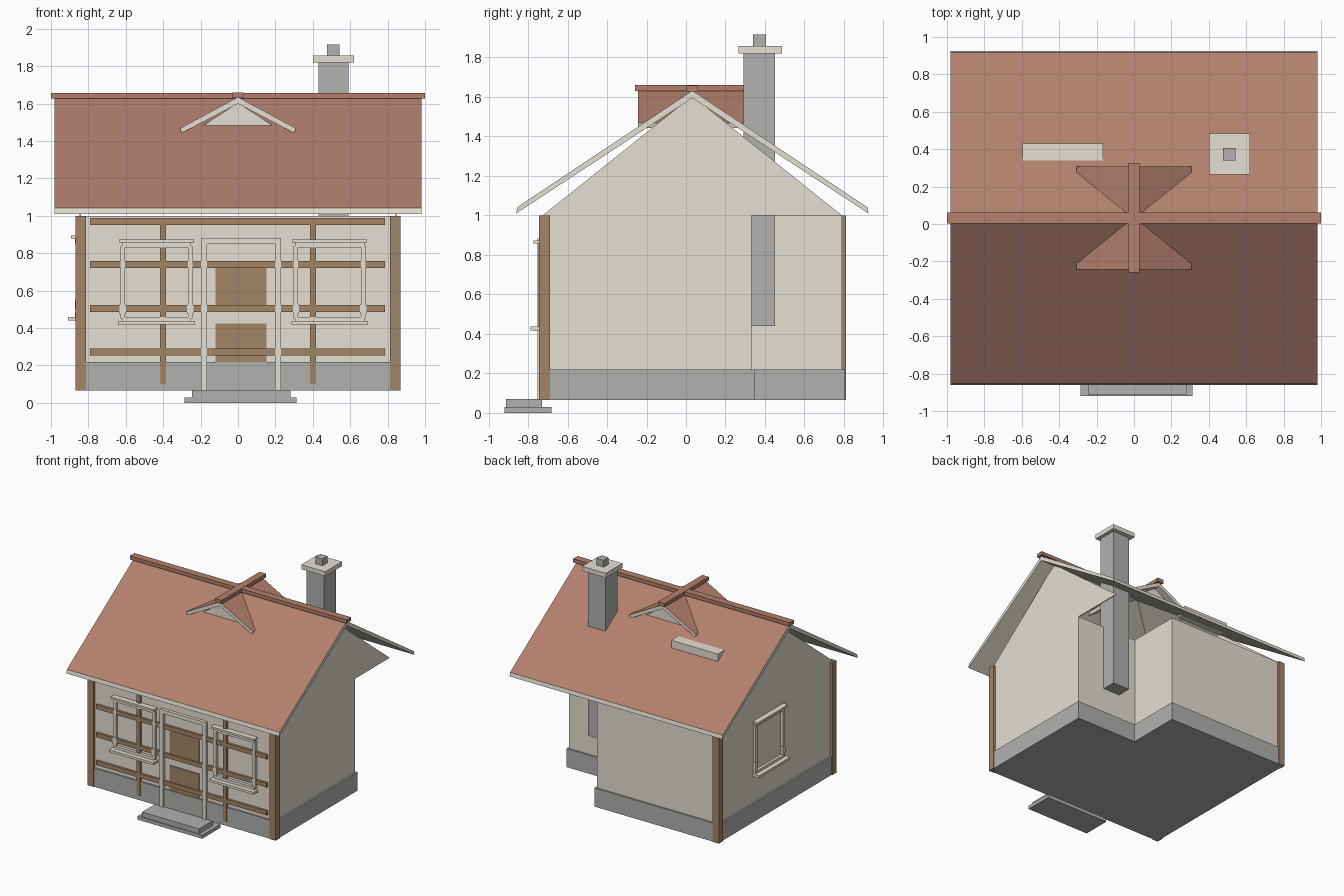
import bpy
import bmesh
from mathutils import Vector

cube = bpy.data.objects.get("Cube")
if cube:
    bpy.data.objects.remove(cube, do_unlink=True)


def material(name, rgb):
    m = bpy.data.materials.new(name)
    m.use_nodes = True
    m.diffuse_color = (*rgb, 1)
    m.node_tree.nodes["Principled BSDF"].inputs["Base Color"].default_value = (*rgb, 1)
    return m


CREAM = material("cream plaster", (0.79, 0.745, 0.65))
BROWN = material("timber brown", (0.37, 0.24, 0.132))
GREY = material("stone grey", (0.44, 0.44, 0.43))
TILE = material("terracotta tile", (0.445, 0.215, 0.153))


def finish(name, bm, *mats):
    bmesh.ops.recalc_face_normals(bm, faces=bm.faces)
    me = bpy.data.meshes.new(name)
    bm.to_mesh(me)
    bm.free()
    for m in mats:
        me.materials.append(m)
    ob = bpy.data.objects.new(name, me)
    bpy.context.collection.objects.link(ob)
    return ob


def box(name, x, y, z, mat):
    """Box from (min, max) pairs along each axis."""
    bm = bmesh.new()
    bmesh.ops.create_cube(bm, size=1)
    for v in bm.verts:
        v.co = [a + (b - a) * (c + 0.5) for (a, b), c in zip((x, y, z), v.co)]
    return finish(name, bm, mat)


def prism(name, points, offset, *mats, caps=True):
    """Flat outline swept along an offset; upward faces take the second colour."""
    bm = bmesh.new()
    face = bm.faces.new([bm.verts.new(p) for p in points])
    res = bmesh.ops.extrude_face_region(bm, geom=[face], use_keep_orig=True)
    top = [g for g in res["geom"] if isinstance(g, bmesh.types.BMFace)]
    verts = [g for g in res["geom"] if isinstance(g, bmesh.types.BMVert)]
    bmesh.ops.translate(bm, vec=Vector(offset), verts=verts)
    if not caps:
        bmesh.ops.delete(bm, geom=top, context="FACES_ONLY")
    bmesh.ops.recalc_face_normals(bm, faces=bm.faces)
    if len(mats) > 1:
        for f in bm.faces:
            f.material_index = int(f.normal.z > 0.5)
    return finish(name, bm, *mats)


MID = 0.032    # ridge line in y
WALL = 0.848   # half width of the walls


# Footing and walls on an L-shaped plan
def plan(grow, z):
    w, d = WALL + grow, 0.758 + grow
    nx, ny = 0.27 + grow, 0.332 + grow
    return [(-w, MID - d, z), (w, MID - d, z), (w, ny, z),
            (nx, ny, z), (nx, MID + d, z), (-w, MID + d, z)]


prism("footing", plan(0.014, 0.065), (0, 0, 0.155), GREY)
prism("walls", plan(0, 0.2), (0, 0, 0.8), CREAM, caps=False)

# Gable ends
for side, name in ((1, "right"), (-1, "left")):
    x = side * WALL
    prism(name + "_gable", [(x, MID - 0.758, 1.0), (x, MID + 0.758, 1.0), (x, MID, 1.605)],
          (-side * 0.008, 0, 0), CREAM)

# Main roof: tiled on top, pale below
for s, name in ((-1, "front"), (1, "back")):
    prism(name + "_roof",
          [(-0.982, MID, 1.632), (-0.982, MID + s * 0.886, 1.042),
           (-0.982, MID + s * 0.892, 1.01), (-0.982, MID, 1.594)],
          (1.964, 0, 0), CREAM, TILE)

# Small cross gable roof through the ridge
for s, name in ((-1, "left"), (1, "right")):
    prism(name + "_dormer_roof",
          [(0, MID - 0.275, 1.635), (s * 0.308, MID - 0.275, 1.469),
           (s * 0.302, MID - 0.275, 1.442), (0, MID - 0.275, 1.6)],
          (0, 0.55, 0), CREAM, TILE)
for s, name in ((-1, "front"), (1, "back")):
    y = MID + s * 0.225
    prism(name + "_dormer_gable", [(-0.22, y, 1.46), (0.22, y, 1.46), (0, y, 1.605)],
          (0, -s * 0.01, 0), CREAM)

# Ridge caps
box("main_ridge", (-1, 1), (MID - 0.03, MID + 0.03), (1.628, 1.658), TILE)
box("dormer_ridge", (-0.03, 0.03), (MID - 0.29, MID + 0.295), (1.63, 1.66), TILE)

# Chimney and roof vent
box("chimney_shaft", (0.43, 0.59), (0.29, 0.45), (0.44, 1.822), GREY)
box("chimney_cap", (0.4, 0.62), (0.265, 0.485), (1.82, 1.858), CREAM)
box("chimney_pot", (0.477, 0.542), (0.34, 0.405), (1.855, 1.915), GREY)
box("roof_vent", (-0.595, -0.165), (0.34, 0.43), (1.36, 1.43), CREAM)

# Corner posts
for x, y, name in ((-1, -1, "front_left"), (1, -1, "front_right"), (-1, 1, "back_left")):
    xs = sorted((x * 0.812, x * 0.869))
    ys = sorted((MID + y * 0.72, MID + y * 0.777))
    box(name + "_post", xs, ys, (0.065, 1.0), BROWN)

# Timber framing on the front wall
for i, z in enumerate((0.272, 0.505, 0.74, 0.97)):
    box(f"rail_{i}", (-0.79, 0.787), (-0.745, -0.72), (z - 0.018, z + 0.018), BROWN)
for x in (-0.4, 0.4):
    box("stud", (x - 0.016, x + 0.016), (-0.7445, -0.72), (0.1, 0.96), BROWN)

# Door: painted panels inside a pale frame
for z in ((0.22, 0.425), (0.52, 0.725)):
    box("door_panel", (-0.12, 0.152), (-0.734, -0.725), z, BROWN)
for x in (-0.182, 0.214):
    box("door_jamb", (x - 0.015, x + 0.015), (-0.752, -0.72), (0.07, 0.88), CREAM)
box("door_lintel", (-0.197, 0.229), (-0.752, -0.72), (0.85, 0.882), CREAM)

# Steps
box("lower_step", (-0.285, 0.313), (-0.92, -0.68), (0.0, 0.029), GREY)
box("upper_step", (-0.247, 0.28), (-0.912, -0.73), (0.029, 0.07), GREY)


# Window surrounds: (half width range, depth range, height range) seen from the wall
def window(name, centre, wall, lift, on_side=False):
    def part(label, u, depth, z):
        u = (centre + u[0], centre + u[1])
        d = (-wall - depth, -wall + 0.015)
        z = (z[0] + lift, z[1] + lift)
        x, y = (d, u) if on_side else (u, d)
        box(f"{name}_{label}", x, y, z, CREAM)

    part("hood", (-0.2, 0.2), 0.042, (0.858, 0.874))
    part("head", (-0.185, 0.185), 0.02, (0.83, 0.858))
    part("sill", (-0.205, 0.205), 0.057, (0.418, 0.438))
    part("apron", (-0.185, 0.185), 0.02, (0.438, 0.46))
    for u in (-0.18, 0.18):
        part("bar", (u - 0.012, u + 0.012), 0.018, (0.45, 0.84))
        part("bar_knob", (u - 0.017, u + 0.017), 0.02, (0.475, 0.53))


window("left_window", -0.436, 0.73, 0)
window("right_window", 0.49, 0.73, 0)
window("side_window", 0.13, WALL + 0.003, 0.022, on_side=True)
